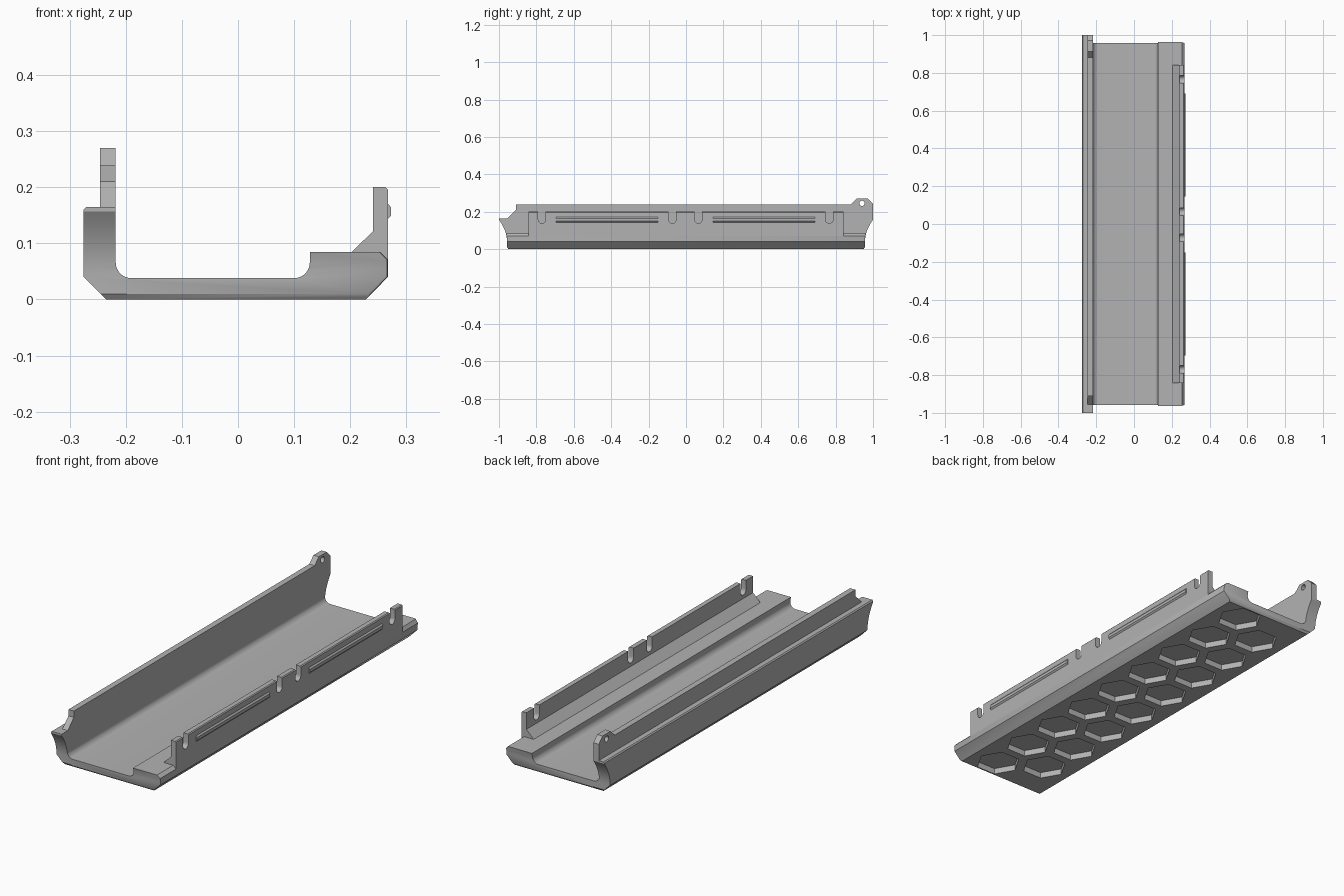
import bpy, bmesh, math
from mathutils import Vector

if "Cube" in bpy.data.objects:
    bpy.data.objects.remove(bpy.data.objects["Cube"])

grey = bpy.data.materials.new("grey")
grey.diffuse_color = (0.45, 0.45, 0.45, 1)
grey.use_nodes = True
grey.node_tree.nodes["Principled BSDF"].inputs["Base Color"].default_value = grey.diffuse_color


def prism(name, pts, axis, a, b):
    """Extrude a closed 2D outline along x (pts = y,z), y (x,z) or z (x,y)."""
    place = {"x": lambda p, d: (d, *p), "y": lambda p, d: (p[0], d, p[1]),
             "z": lambda p, d: (*p, d)}[axis]
    bm = bmesh.new()
    lo = [bm.verts.new(place(p, a)) for p in pts]
    hi = [bm.verts.new(place(p, b)) for p in pts]
    n = len(pts)
    bm.faces.new(lo)
    bm.faces.new(hi[::-1])
    for i in range(n):
        j = (i + 1) % n
        bm.faces.new((lo[j], lo[i], hi[i], hi[j]))
    bmesh.ops.recalc_face_normals(bm, faces=bm.faces)
    me = bpy.data.meshes.new(name)
    bm.to_mesh(me)
    bm.free()
    me.materials.append(grey)
    ob = bpy.data.objects.new(name, me)
    bpy.context.collection.objects.link(ob)
    return ob


def arc(cx, cz, r, a0, a1, n=8):
    return [(cx + r * math.cos(math.radians(a0 + (a1 - a0) * i / n)),
             cz + r * math.sin(math.radians(a0 + (a1 - a0) * i / n))) for i in range(n + 1)]


def boolean(ob, tool, op="DIFFERENCE"):
    m = ob.modifiers.new(op, "BOOLEAN")
    m.operation, m.solver, m.object = op, "EXACT", tool
    bpy.context.view_layer.objects.active = ob
    bpy.ops.object.modifier_apply(modifier=m.name)
    bpy.data.objects.remove(tool)


def smooth(ob):
    bpy.ops.object.select_all(action="DESELECT")
    ob.select_set(True)
    bpy.context.view_layer.objects.active = ob
    bpy.ops.object.shade_smooth_by_angle(angle=math.radians(30))


# Tray: channel cross-section with tall left wall and low right rail
section = ([(-0.235, 0), (0.228, 0), (0.267, 0.04), (0.267, 0.071), (0.253, 0.085), (0.128, 0.085)]
           + arc(0.1, 0.066, 0.028, 0, -90) + arc(-0.19, 0.066, 0.028, -90, -180)
           + [(-0.218, 0.3), (-0.246, 0.3), (-0.246, 0.165), (-0.27, 0.165), (-0.275, 0.16), (-0.275, 0.04)])
tray = prism("tray", section, "y", -1.1, 1.1)

# Side outline: flared wall ends, stepped front corner, raised back tab
flare = [(0.957 + 0.043 * (i / 8) ** 2, 0.04 + 0.117 * i / 8) for i in range(9)]
back = [(0.949, 0), (0.957, 0.01)] + flare
front = [(-y, z) for y, z in reversed(back)]
side = (back + [(1, 0.242), (0.972, 0.27), (0.912, 0.27), (0.882, 0.24), (-0.91, 0.24),
                (-0.91, 0.21), (-0.955, 0.165), (-1, 0.165)] + front)
boolean(tray, prism("side_outline", side, "x", -0.5, 0.5), "INTERSECT")

# Round the end corners of the right rail
bm = bmesh.new()
bm.from_mesh(tray.data)
edges = [e for e in bm.edges if all(v.co.x > 0.22 and abs(v.co.y) > 0.94 for v in e.verts)
         and abs(e.verts[0].co.y - e.verts[1].co.y) < 0.004
         and (e.verts[0].co.x > 0.25 or e.verts[1].co.x > 0.25)]
bmesh.ops.bevel(bm, geom=edges, offset=0.01, segments=2, profile=0.5, affect="EDGES", clamp_overlap=True)
bm.to_mesh(tray.data)
bm.free()

# Pin hole in the back tab
boolean(tray, prism("pin_hole", arc(0.941, 0.245, 0.014, 0, 345, 23), "x", -0.3, -0.2))

# Honeycomb pockets under the floor
pitch = 0.214
for x, count in ((0.09, 9), (-0.095, 8)):
    for i in range(count):
        y = (i - (count - 1) / 2) * pitch
        hexagon = [(x + 0.1 * math.cos(k * math.pi / 3), y + 0.1 * math.sin(k * math.pi / 3)) for k in range(6)]
        boolean(tray, prism("pocket", hexagon, "z", -0.05, 0.028))
smooth(tray)

# Right wall with gusset, standing on the rail
wall = prism("clip_wall", [(0.203, 0.085), (0.203, 0.07), (0.267, 0.07), (0.267, 0.196), (0.263, 0.2),
                           (0.241, 0.2), (0.241, 0.122)], "y", -0.843, 0.843)

# U-shaped clip slots
for y in (-0.77, -0.073, 0.066, 0.766):
    slot = [(y + 0.02, 0.25), (y - 0.02, 0.25)] + arc(y, 0.158, 0.02, 180, 360, 10)
    boolean(wall, prism("slot", slot, "x", 0.15, 0.3))
smooth(wall)

# Grip ridges on the outside of the right wall
for a, b in ((-0.695, -0.15), (0.145, 0.69)):
    prism("grip_ridge", [(0.26, 0.143), (0.267, 0.143), (0.273, 0.15), (0.273, 0.164),
                         (0.267, 0.171), (0.26, 0.171)], "y", a, b)
